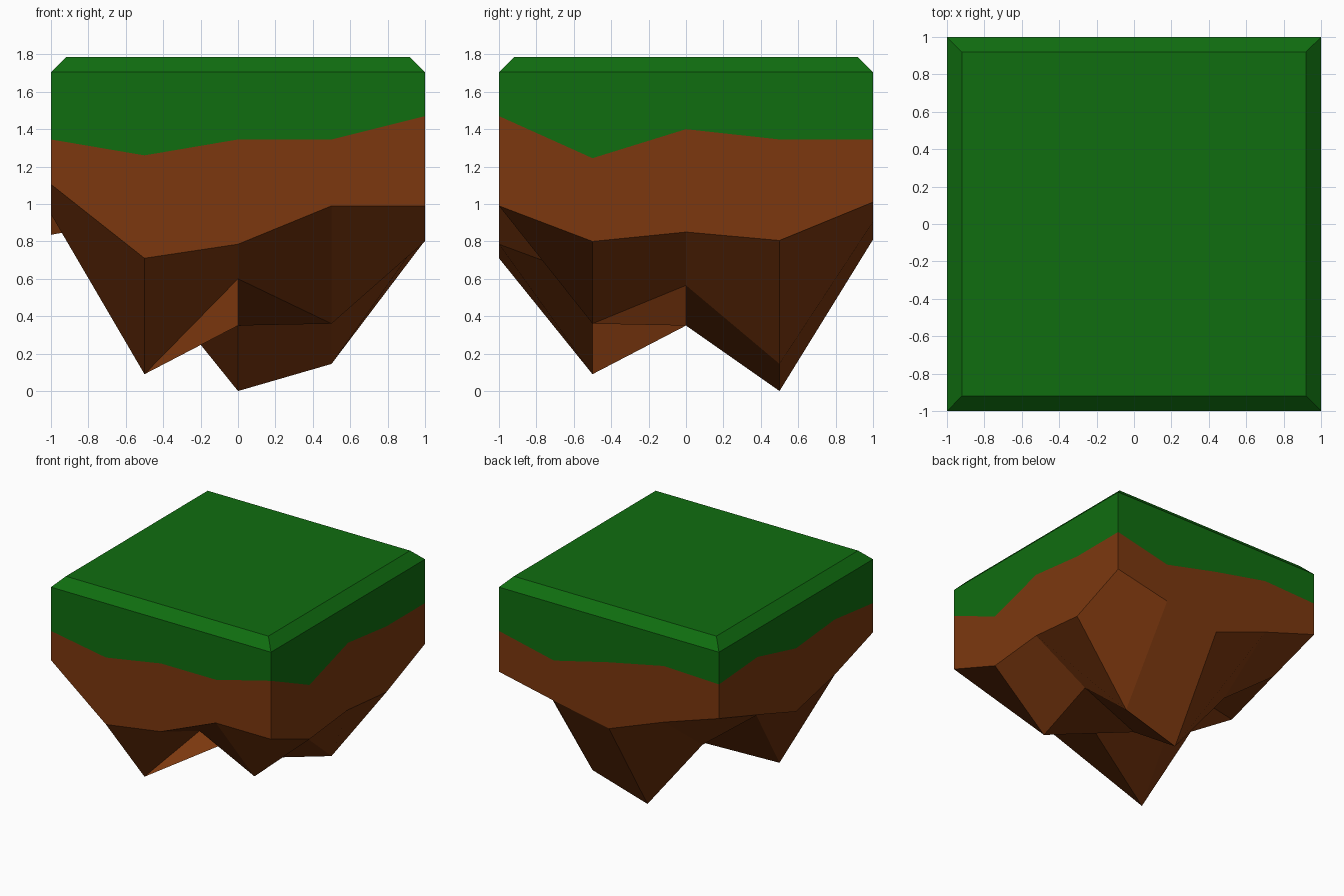
import bpy

if "Cube" in bpy.data.objects:
    bpy.data.objects.remove(bpy.data.objects["Cube"])

N = 4                                   # cells per side
C = [-1, -0.5, 0, 0.5, 1]               # grid coordinates

# Underside heights, one row per y from front to back
UNDER = [[1.105, 0.71, 0.785, 0.99, 0.99],
         [0.945, 0.09, 0.60, 0.36, 0.80],
         [0.835, 0.93, 0.35, 0.565, 0.85],
         [1.00, 0.62, 0.00, 0.145, 0.805],
         [1.16, 0.997, 0.81, 0.905, 1.01]]

# Lower edge of the grass, counter-clockwise from the front left corner
GRASS_EDGE = [1.345, 1.26, 1.345, 1.345, 1.47, 1.245, 1.40, 1.345,
              1.345, 1.235, 1.355, 1.458, 1.44, 1.475, 1.355, 1.40]

# Grid indices around the rim, counter-clockwise
RIM = ([(i, 0) for i in range(N)] + [(N, j) for j in range(N)] +
       [(N - i, N) for i in range(N)] + [(0, N - j) for j in range(N)])


def material(name, color):
    m = bpy.data.materials.new(name)
    m.diffuse_color = (*color, 1)
    m.use_nodes = True
    m.node_tree.nodes["Principled BSDF"].inputs["Base Color"].default_value = m.diffuse_color
    return m


def build(name, verts, faces, mat):
    me = bpy.data.meshes.new(name)
    me.from_pydata(verts, [], faces)
    me.materials.append(mat)
    me.update()
    ob = bpy.data.objects.new(name, me)
    bpy.context.collection.objects.link(ob)
    return ob


def band(lower, upper):
    """Quads joining two closed rings of vertex indices."""
    n = len(lower)
    return [(lower[k], lower[(k + 1) % n], upper[(k + 1) % n], upper[k])
            for k in range(n)]


def ring(scale, heights):
    return [(C[i] * scale, C[j] * scale, z) for (i, j), z in zip(RIM, heights)]


green = material("grass green", (0.005, 0.155, 0.005))
brown = material("soil brown", (0.200, 0.039, 0.0045))

# Soil: jagged underside grid plus side walls
verts = [(C[i], C[j], UNDER[j][i]) for j in range(N + 1) for i in range(N + 1)]
idx = lambda i, j: j * (N + 1) + i
faces = []
for j in range(N):
    for i in range(N):
        quad = [idx(i + 1, j), idx(i, j), idx(i, j + 1), idx(i + 1, j + 1)]
        if (i, j) == (0, 1):            # this cell folds the other way
            quad = quad[1:] + quad[:1]
        faces.append(quad)
base = len(verts)
verts += ring(1, GRASS_EDGE)
faces += band([idx(i, j) for i, j in RIM], range(base, base + 16))
build("soil", verts, faces, brown)

# Grass cap: wavy lower edge, straight wall, chamfer and flat top
verts = ring(1, GRASS_EDGE) + ring(1, [1.705] * 16) + ring(0.92, [1.785] * 16)
faces = band(range(16), range(16, 32)) + band(range(16, 32), range(32, 48))
faces.append(list(range(32, 48)))
build("grass_cap", verts, faces, green)
